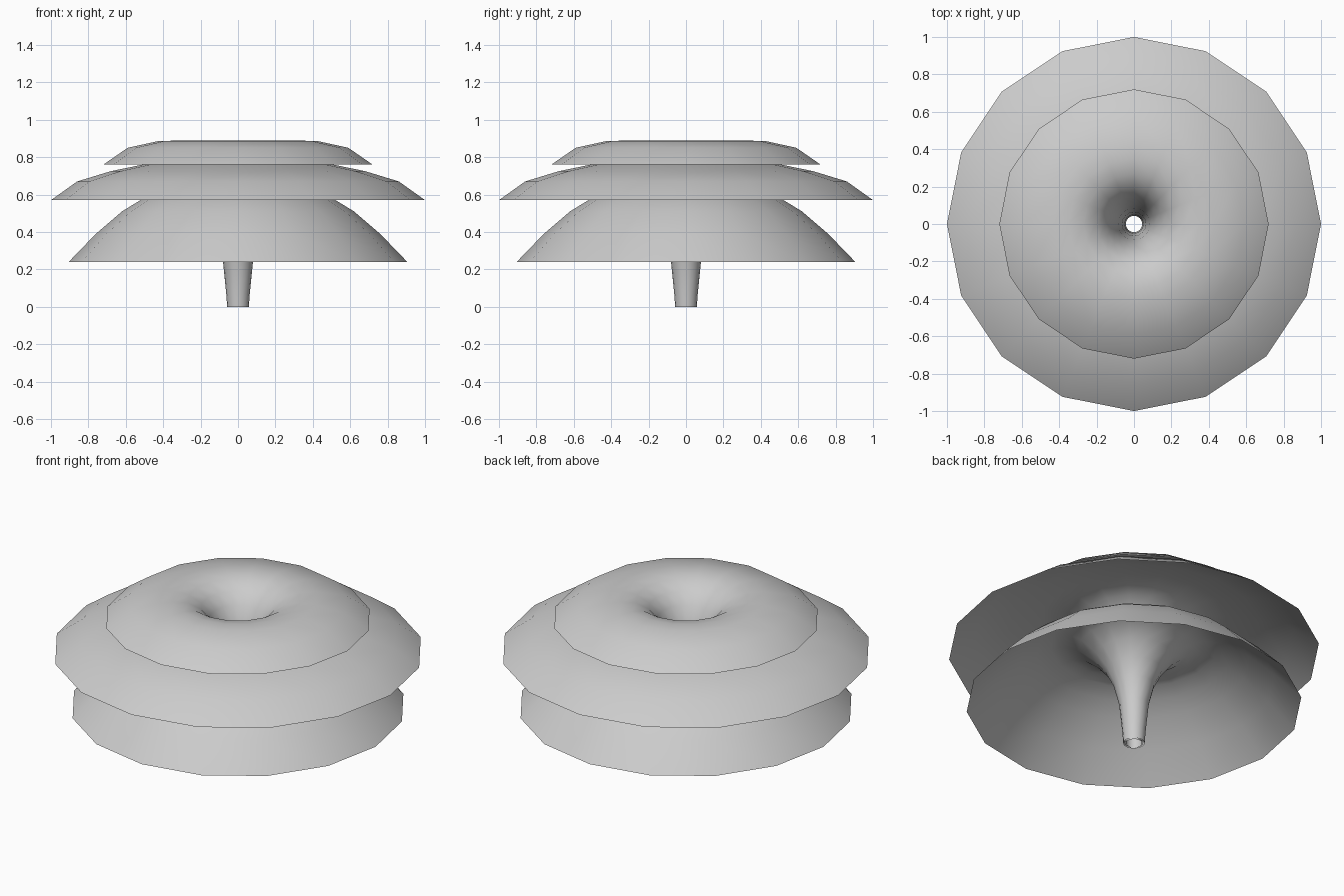
import bpy, bmesh, math

if "Cube" in bpy.data.objects:
    bpy.data.objects.remove(bpy.data.objects["Cube"])

SIDES = 16

# One plain grey for every sheet
grey = bpy.data.materials.new("light_grey")
grey.diffuse_color = (0.6, 0.6, 0.6, 1.0)
grey.use_nodes = True
grey.node_tree.nodes["Principled BSDF"].inputs["Base Color"].default_value = grey.diffuse_color


def revolve(name, profile):
    """Open sheet of revolution: profile is (radius, height) from stem foot to rim."""
    bm = bmesh.new()
    rings = []
    for r, z in profile:
        rings.append([bm.verts.new((r * math.cos(math.tau * i / SIDES),
                                    r * math.sin(math.tau * i / SIDES), z))
                      for i in range(SIDES)])
    for a, b in zip(rings, rings[1:]):
        for i in range(SIDES):
            j = (i + 1) % SIDES
            face = bm.faces.new((a[i], b[i], b[j], a[j]))
            face.smooth = True
    mesh = bpy.data.meshes.new(name)
    bm.to_mesh(mesh)
    bm.free()
    mesh.materials.append(grey)
    obj = bpy.data.objects.new(name, mesh)
    bpy.context.collection.objects.link(obj)
    return obj


# Lowest sheet: outer stem, trumpet flare and drooping skirt
revolve("lower_sheet", [
    (0.058, 0), (0.063, 0.07), (0.08, 0.24), (0.11, 0.36), (0.155, 0.45),
    (0.22, 0.53), (0.30, 0.59), (0.38, 0.615), (0.45, 0.605), (0.53, 0.565),
    (0.62, 0.51), (0.76, 0.39), (0.905, 0.24)])

# Middle sheet: the widest one
revolve("middle_sheet", [
    (0.05, 0), (0.06, 0.20), (0.08, 0.36), (0.11, 0.50), (0.16, 0.61),
    (0.23, 0.69), (0.31, 0.745), (0.40, 0.77), (0.50, 0.762), (0.68, 0.725),
    (0.86, 0.67), (1.0, 0.57)])

# Top sheet: small cap with the visible open throat
revolve("top_sheet", [
    (0.044, 0), (0.05, 0.20), (0.064, 0.40), (0.085, 0.57), (0.11, 0.68),
    (0.15, 0.77), (0.20, 0.83), (0.27, 0.873), (0.35, 0.888), (0.43, 0.885),
    (0.59, 0.85), (0.72, 0.76)])
